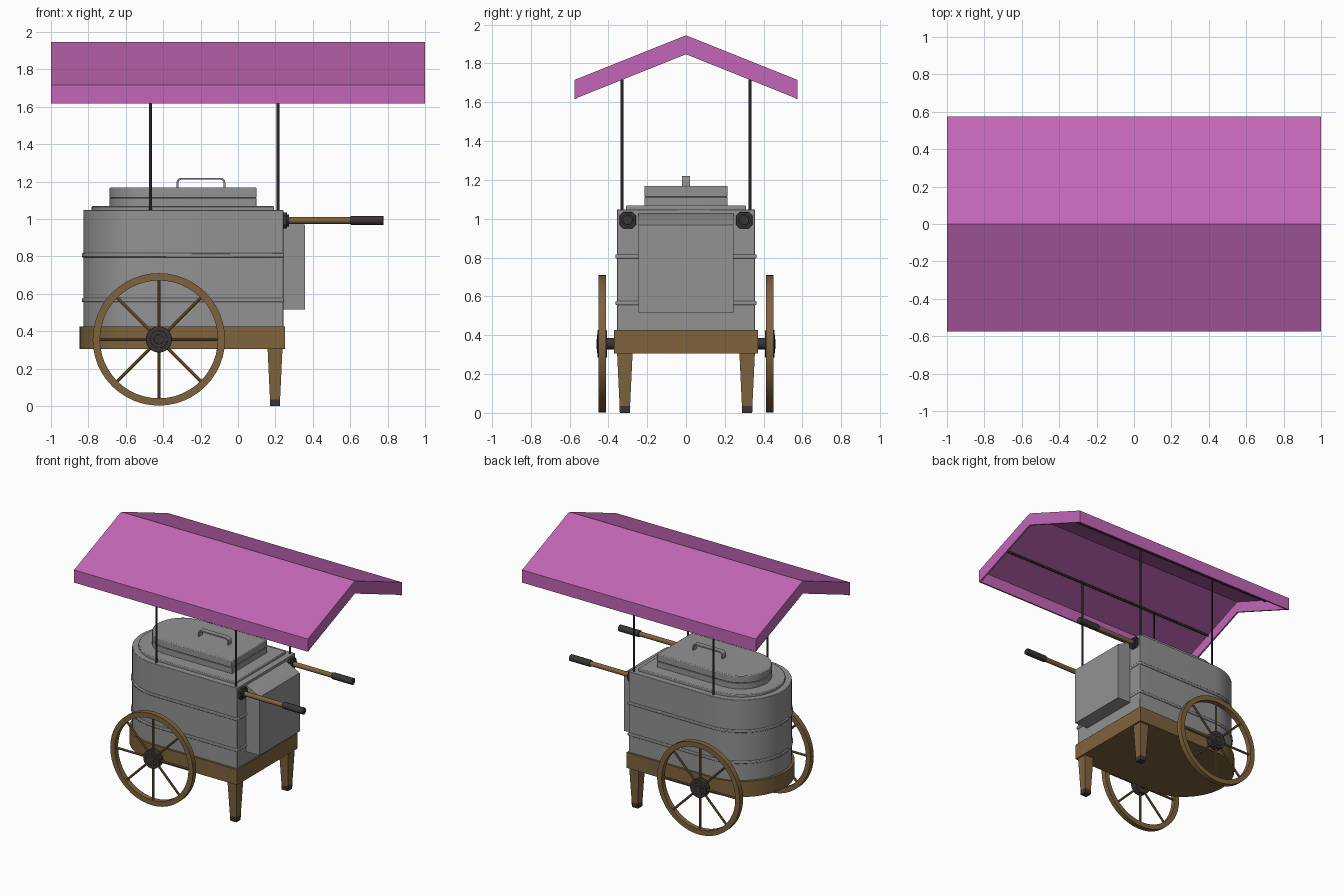
import bpy, bmesh, math
from mathutils import Matrix, Vector

cube = bpy.data.objects.get("Cube")
if cube:
    bpy.data.objects.remove(cube, do_unlink=True)


def material(name, r, g, b):
    m = bpy.data.materials.new(name)
    m.use_nodes = True
    m.diffuse_color = (r, g, b, 1)
    m.node_tree.nodes["Principled BSDF"].inputs["Base Color"].default_value = (r, g, b, 1)
    return m


PINK = material("pink canopy", 0.54, 0.135, 0.47)
GREY = material("grey metal", 0.29, 0.29, 0.29)
WOOD = material("brown wood", 0.21, 0.125, 0.047)
DARK = material("dark iron", 0.043, 0.035, 0.035)
BLACK = material("black rod", 0.02, 0.02, 0.02)


def finish(name, bm, mat, bevel=0):
    bmesh.ops.recalc_face_normals(bm, faces=bm.faces)
    mesh = bpy.data.meshes.new(name)
    bm.to_mesh(mesh)
    bm.free()
    mesh.materials.append(mat)
    ob = bpy.data.objects.new(name, mesh)
    bpy.context.collection.objects.link(ob)
    if bevel:
        mod = ob.modifiers.new("bevel", "BEVEL")
        mod.width, mod.segments, mod.limit_method = bevel, 2, "ANGLE"
        mod.angle_limit = math.radians(50)
    bpy.ops.object.select_all(action="DESELECT")
    ob.select_set(True)
    bpy.context.view_layer.objects.active = ob
    bpy.ops.object.shade_smooth_by_angle(angle=math.radians(35))
    return ob


def prism(name, points, axis, lo, hi, mat, bevel=0):
    """Extrude a flat outline along x, y or z."""
    place = {"x": lambda a, b: (lo, a, b),
             "y": lambda a, b: (a, lo, b),
             "z": lambda a, b: (a, b, lo)}[axis]
    bm = bmesh.new()
    face = bm.faces.new([bm.verts.new(place(*p)) for p in points])
    new = bmesh.ops.extrude_face_region(bm, geom=[face])["geom"]
    step = Vector([hi - lo if c == axis else 0 for c in "xyz"])
    bmesh.ops.translate(bm, vec=step, verts=[v for v in new if isinstance(v, bmesh.types.BMVert)])
    return finish(name, bm, mat, bevel)


def rod(name, start, end, radius, mat, end_radius=None, sides=16, bevel=0, turn=0):
    """Round or square bar between two points."""
    a, b = Vector(start), Vector(end)
    rot = (b - a).to_track_quat("Z", "Y").to_matrix().to_4x4()
    matrix = Matrix.Translation((a + b) / 2) @ rot @ Matrix.Rotation(turn, 4, "Z")
    bm = bmesh.new()
    bmesh.ops.create_cone(bm, cap_ends=True, segments=sides, radius1=radius,
                          radius2=radius if end_radius is None else end_radius,
                          depth=(b - a).length, matrix=matrix)
    return finish(name, bm, mat, bevel)


def d_shape(r, right, cx=-0.472, steps=32):
    """Plan outline: half round at the -x end, square at the +x end."""
    arc = [(cx - r * math.sin(math.pi * i / steps), r * math.cos(math.pi * i / steps))
           for i in range(steps + 1)]
    return arc + [(right, -r), (right, r)]


# Wooden base and metal tub
prism("base", d_shape(0.37, 0.25, -0.477), "z", 0.306, 0.426, WOOD)
prism("tub", d_shape(0.355, 0.242), "z", 0.42, 1.048, GREY, 0.003)
for z in (0.566, 0.806):
    prism("tub_band", d_shape(0.363, 0.247), "z", z - 0.011, z + 0.011, GREY, 0.005)

# Lid stack
prism("top_rim", d_shape(0.31, 0.193), "z", 1.04, 1.068, GREY, 0.005)
prism("lid_lower", d_shape(0.215, 0.099), "z", 1.06, 1.112, GREY, 0.003)
prism("lid_upper", d_shape(0.215, 0.099), "z", 1.112, 1.169, GREY, 0.006)


def arch(half, base, top, corner):
    """Left-to-right rounded arch line."""
    pts = [(-half, base)]
    for side in (-1, 1):
        for i in range(7):
            t = math.pi / 2 * (i / 6 if side < 0 else 1 - i / 6)
            pts.append((side * (half - corner + corner * math.cos(t)),
                        top - corner + corner * math.sin(t)))
    return pts + [(half, base)]


loop = arch(0.13, 1.165, 1.22, 0.025) + arch(0.12, 1.165, 1.21, 0.016)[::-1]
prism("lid_handle", [(x - 0.198, z) for x, z in loop], "y", -0.02, 0.02, GREY)

# Side box with sloping top
prism("side_box", [(0.23, 0.516), (0.357, 0.516), (0.357, 0.968), (0.242, 1.028), (0.23, 1.028)],
      "y", -0.245, 0.245, GREY)

# Canopy: thin sloping sheets with a hanging border on all four sides
t, eave, edge, ridge, drop = 0.012, 0.575, 1.715, 1.945, 0.098
roof = [(-eave, edge), (0, ridge), (eave, edge)]
prism("canopy_sheet", roof + [(y, z - t) for y, z in roof[::-1]], "x", -1, 1, PINK)
for side in (-1, 1):
    prism("canopy_gable", roof + [(y, z - drop) for y, z in roof[::-1]], "x",
          side * (1 - t), side, PINK)
    prism("canopy_eave", [(side * eave, edge - drop), (side * eave, edge),
                          (side * (eave - t), edge), (side * (eave - t), edge - drop)],
          "x", -1, 1, PINK)


def wheel(side):
    cx, cz, y = -0.423, 0.356, side * 0.432
    # Rim
    bm = bmesh.new()
    section = [(0.315, -0.02), (0.354, -0.02), (0.354, 0.02), (0.315, 0.02)]
    verts = [bm.verts.new((cx + r, y + d, cz)) for r, d in section]
    edges = [bm.edges.new((verts[i - 1], verts[i])) for i in range(4)]
    bmesh.ops.spin(bm, geom=verts + edges, cent=(cx, y, cz), axis=(0, 1, 0),
                   angle=math.tau, steps=48)
    bmesh.ops.remove_doubles(bm, verts=bm.verts, dist=0.0001)
    finish("wheel_rim", bm, WOOD)
    # Spokes
    for i in range(8):
        a = math.tau * i / 8
        c, s = math.cos(a), math.sin(a)
        rod("wheel_spoke", (cx + 0.05 * c, y, cz + 0.05 * s),
            (cx + 0.325 * c, y, cz + 0.325 * s), 0.0085, WOOD, sides=8)
    # Hub, cap and axle
    for name, r, out in (("wheel_hub", 0.07, 0.456), ("hub_ring", 0.047, 0.4585), ("hub_cap", 0.026, 0.461)):
        rod(name, (cx, side * 0.407, cz), (cx, side * out, cz), r, DARK, sides=32, bevel=0.002)
    rod("axle", (cx, side * 0.34, cz), (cx, side * 0.41, cz), 0.03, DARK, sides=24)


for side in (-1, 1):
    wheel(side)
    # Canopy posts and rail
    for x in (-0.468, 0.214):
        rod("canopy_post", (x, side * 0.33, 1.04), (x, side * 0.33, 1.795), 0.0075, BLACK)
    rod("canopy_rail", (-0.985, side * 0.33, 1.793), (0.985, side * 0.33, 1.793), 0.009, BLACK)
    # Tapered leg with iron foot
    x, y = 0.198, side * 0.315
    root = math.sqrt(2)
    rod("leg", (x, y, 0.035), (x, y, 0.31), 0.027 * root, WOOD, 0.04 * root, 4, turn=math.pi / 4)
    rod("foot", (x, y, 0), (x, y, 0.036), 0.026 * root, DARK, 0.028 * root, 4, turn=math.pi / 4)
    # Push handle
    y, z = side * 0.3, 0.992
    w, c = 0.042, 0.018
    plate = [(y + a, z + b) for a, b in ((-w, c - w), (c - w, -w), (w - c, -w), (w, c - w),
                                         (w, w - c), (w - c, w), (c - w, w), (-w, w - c))]
    prism("handle_mount", plate, "x", 0.238, 0.262, DARK, 0.003)
    rod("handle_socket", (0.25, y, z), (0.272, y, z), 0.032, DARK, sides=24)
    rod("handle_bar", (0.25, y, z), (0.61, y, z), 0.018, WOOD)
    rod("handle_grip", (0.602, y, z), (0.778, y, z), 0.025, DARK, sides=20, bevel=0.004)
